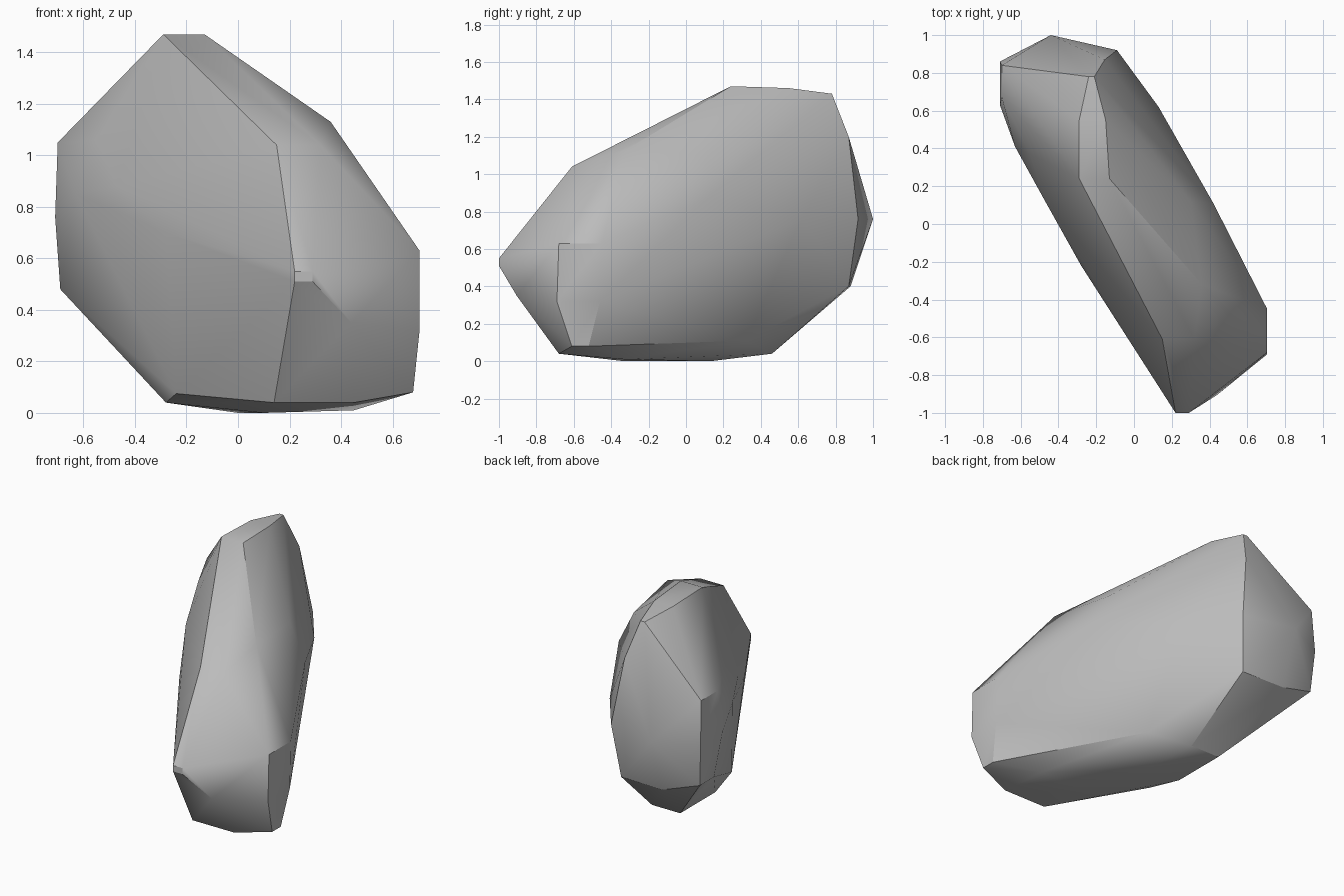
import bpy
import bmesh
import math

# Remove the default object
default_cube = bpy.data.objects.get("Cube")
if default_cube:
    bpy.data.objects.remove(default_cube, do_unlink=True)


def make_material(name, color):
    material = bpy.data.materials.new(name)
    material.use_nodes = True
    material.diffuse_color = color
    shader = material.node_tree.nodes["Principled BSDF"]
    shader.inputs["Base Color"].default_value = color
    shader.inputs["Roughness"].default_value = 0.9
    return material


def edges_along_x(rows):
    """Each row (x start, x end, y, z) gives the two ends of a chipped edge."""
    return [(x, y, z) for start, end, y, z in rows for x in (start, end)]


def edges_along_y(rows):
    """Each row (x, y start, y end, z) gives the two ends of a chipped edge."""
    return [(x, y, z) for x, start, end, z in rows for y in (start, end)]


def build_hull(name, corners, material, sharp_angle):
    """Wrap the corners in a convex skin, like a chiselled stone."""
    mesh = bpy.data.meshes.new(name)
    bm = bmesh.new()
    for corner in corners:
        bm.verts.new(corner)
    result = bmesh.ops.convex_hull(bm, input=bm.verts[:])
    leftovers = set(result["geom_interior"]) | set(result["geom_unused"])
    loose = [item for item in leftovers if isinstance(item, bmesh.types.BMVert)]
    bmesh.ops.delete(bm, geom=loose, context="VERTS")
    bmesh.ops.recalc_face_normals(bm, faces=bm.faces[:])
    bm.to_mesh(mesh)
    bm.free()
    mesh.materials.append(material)

    stone = bpy.data.objects.new(name, mesh)
    bpy.context.collection.objects.link(stone)
    bpy.ops.object.select_all(action="DESELECT")
    stone.select_set(True)
    bpy.context.view_layer.objects.active = stone
    bpy.ops.object.shade_smooth_by_angle(angle=math.radians(sharp_angle))
    return stone


# Narrow ridge running from the back over the top and down to the pointed nose
ridge = edges_along_x([
    (-0.24, -0.21, 0.78, 1.43),
    (-0.29, -0.15, 0.55, 1.46),
    (-0.29, -0.13, 0.24, 1.47),
    (0.15, 0.32, -0.61, 1.04),
    (0.22, 0.29, -1, 0.55),
    (0.22, 0.29, -1, 0.51),
    (0.14, 0.45, -0.68, 0.04),
])

# Blunt upright ends on both sides
side_ends = edges_along_y([
    (-0.7, 0.67, 0.84, 1.05),
    (-0.71, 0.63, 0.86, 0.76),
    (-0.69, 0.69, 0.84, 0.48),
    (0.705, -0.68, -0.45, 0.63),
    (0.705, -0.69, -0.46, 0.32),
    (0.68, -0.61, -0.52, 0.08),
])

# Broad flank facing the front
front_flank = [
    (-0.55, 0.37, 1.06),
    (-0.63, 0.41, 0.85),
    (-0.47, 0.12, 0.88),
    (-0.28, -0.22, 0.7),
    (0.44, -0.905, 0.35),
]

# Broad flank facing the back, and the back end
back_flank = [
    (0.36, -0.32, 1.13),
    (0.3, 0.12, 1.1),
    (0.42, 0.11, 0.87),
    (0.13, 0.62, 0.76),
    (0.16, 0.32, 0.11),
    (-0.155, 0.87, 1.2),
    (-0.09, 0.92, 0.76),
    (-0.13, 0.87, 0.4),
    (-0.44, 1, 0.76),
    (-0.44, 0.88, 0.4),
]

# Shallow underside the stone rests on
underside = [
    (-0.28, 0.46, 0.04),
    (-0.07, 0.46, 0.04),
    (-0.28, 0.09, 0.04),
    (-0.24, -0.14, 0.075),
    (0, 0.13, 0),
    (0.1, -0.33, 0),
    (0.45, -0.33, 0.01),
]

stone_gray = make_material("stone gray", (0.5, 0.5, 0.5, 1))
build_hull("boulder", ridge + side_ends + front_flank + back_flank + underside,
           stone_gray, 30)
